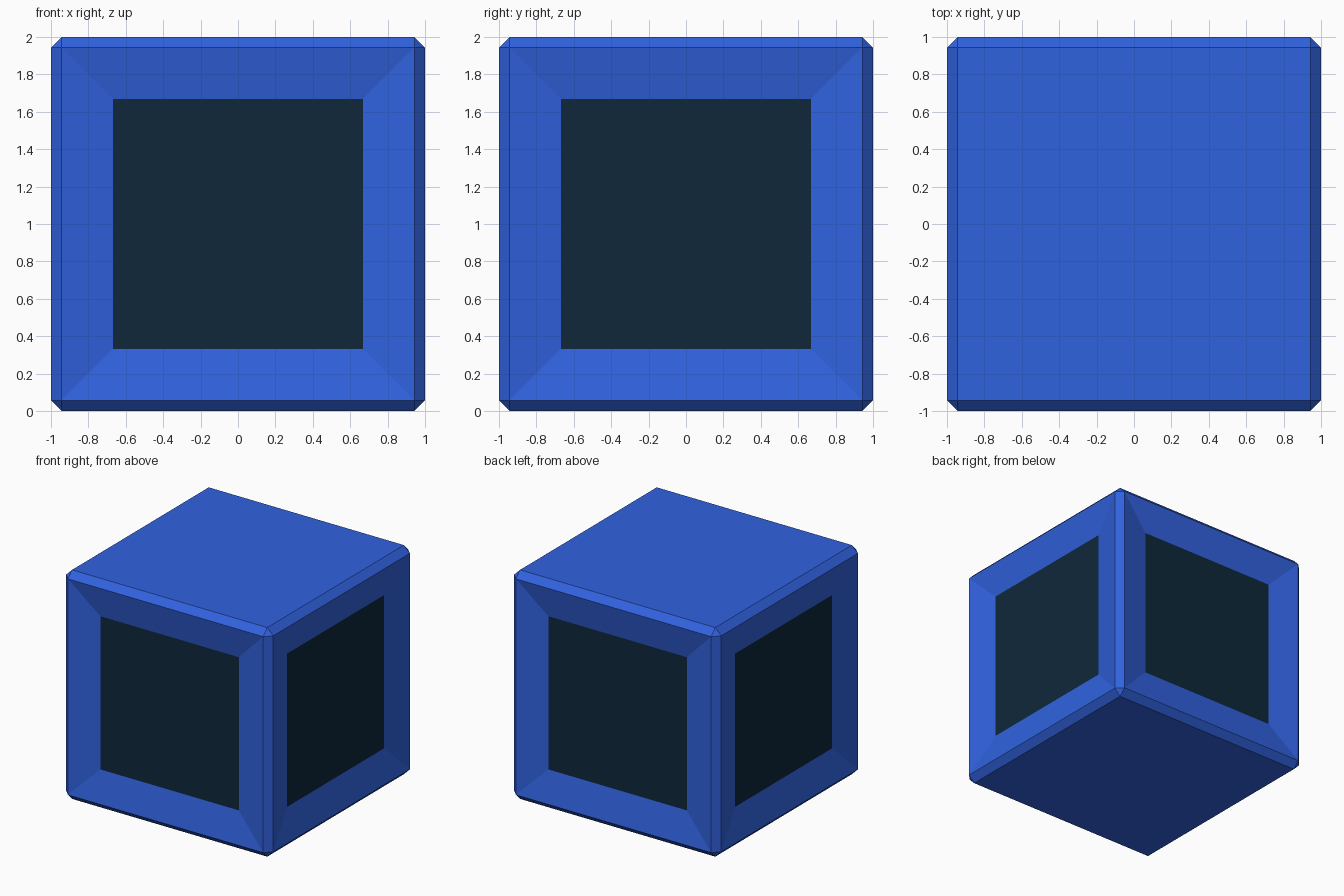
import bpy, bmesh

if "Cube" in bpy.data.objects:
    bpy.data.objects.remove(bpy.data.objects["Cube"])

CHAMFER = 0.057      # flat edge bevel
PANEL = 0.669        # half width of the dark side panels
RECESS = 0.056       # panel depth


def material(name, rgb):
    m = bpy.data.materials.new(name)
    m.diffuse_color = (*rgb, 1)
    m.use_nodes = True
    m.node_tree.nodes["Principled BSDF"].inputs["Base Color"].default_value = m.diffuse_color
    return m


# Chamfered cube standing on the ground
bm = bmesh.new()
bmesh.ops.create_cube(bm, size=2)
bmesh.ops.translate(bm, vec=(0, 0, 1), verts=bm.verts)
bmesh.ops.bevel(bm, geom=bm.edges[:], offset=CHAMFER, offset_type='OFFSET',
                segments=1, profile=0.5, affect='EDGES')
bm.normal_update()

# Sloped frame and sunken dark panel on each of the four sides
sides = [f for f in bm.faces
         if f.calc_area() > 1 and abs(f.normal.z) < 0.1]
for f in sides:
    bmesh.ops.inset_individual(bm, faces=[f], use_even_offset=True,
                               thickness=1 - CHAMFER - PANEL, depth=-RECESS)
    f.material_index = 1
for f in bm.faces:
    f.smooth = False
bmesh.ops.recalc_face_normals(bm, faces=bm.faces)

mesh = bpy.data.meshes.new("panelled_cube")
bm.to_mesh(mesh)
bm.free()
mesh.materials.append(material("blue", (0.030, 0.122, 0.74)))
mesh.materials.append(material("dark_navy", (0.0045, 0.0205, 0.044)))
cube = bpy.data.objects.new("panelled_cube", mesh)
bpy.context.collection.objects.link(cube)
